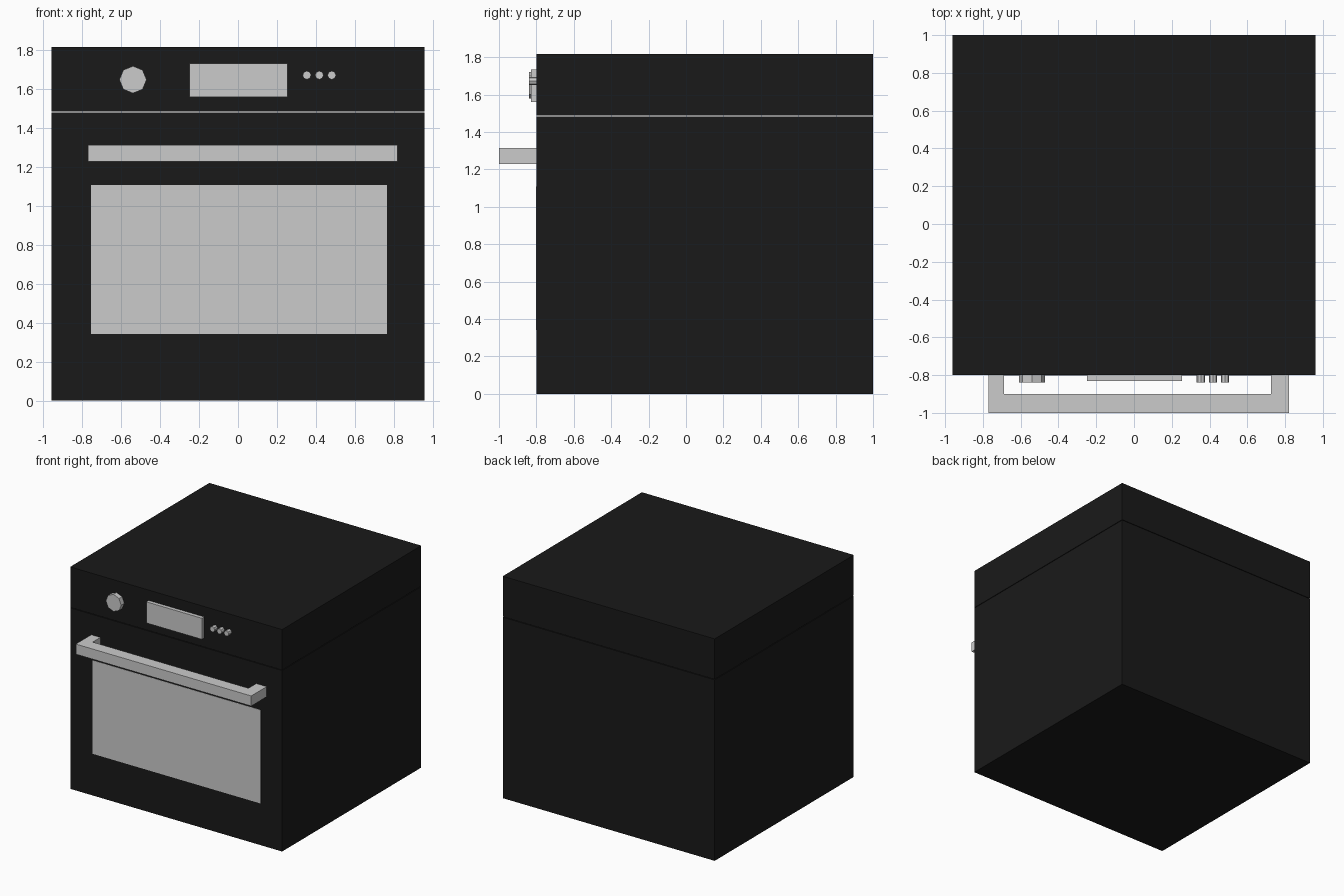
import bpy, bmesh, math

if "Cube" in bpy.data.objects:
    bpy.data.objects.remove(bpy.data.objects["Cube"])

black = bpy.data.materials.new("black_enamel")
black.diffuse_color = (0.01, 0.01, 0.01, 1)
black.use_nodes = True
black.node_tree.nodes["Principled BSDF"].inputs["Base Color"].default_value = black.diffuse_color


def finish(name, bm, mat=None):
    bmesh.ops.recalc_face_normals(bm, faces=bm.faces)
    mesh = bpy.data.meshes.new(name)
    bm.to_mesh(mesh)
    bm.free()
    if mat:
        mesh.materials.append(mat)
    ob = bpy.data.objects.new(name, mesh)
    bpy.context.collection.objects.link(ob)
    return ob


def box(name, x, y, z, mat=None):
    bm = bmesh.new()
    bmesh.ops.create_cube(bm, size=1)
    for v in bm.verts:
        v.co = [(a + b) / 2 + c * (b - a) for (a, b), c in zip((x, y, z), v.co)]
    return finish(name, bm, mat)


def prism(name, points, vec):
    """Extrude a closed flat outline along vec."""
    bm = bmesh.new()
    face = bm.faces.new([bm.verts.new(p) for p in points])
    ext = bmesh.ops.extrude_face_region(bm, geom=[face], use_keep_orig=True)
    bmesh.ops.translate(bm, vec=vec,
                        verts=[g for g in ext["geom"] if isinstance(g, bmesh.types.BMVert)])
    return finish(name, bm)


def dial(name, x, z, r, depth, sides=8):
    ring = [(x + r * math.cos(i * math.tau / sides), FRONT,
             z + r * math.sin(i * math.tau / sides)) for i in range(sides)]
    return prism(name, ring, (0, -depth, 0))


FRONT = -0.80

# Body and control section, separated by a thin gap
box("oven_body", (-0.96, 0.96), (FRONT, 1.0), (0, 1.482), black)
box("control_section", (-0.96, 0.96), (FRONT, 1.0), (1.487, 1.818), black)

# Door window, practically flush with the front
box("door_window", (-0.755, 0.767), (FRONT - 0.002, FRONT), (0.342, 1.108))

# U-shaped door handle
outline = [(-0.77, FRONT), (-0.77, -1.0), (0.82, -1.0), (0.82, FRONT),
           (0.725, FRONT), (0.725, -0.9), (-0.687, -0.9), (-0.687, FRONT)]
prism("door_handle", [(x, y, 1.23) for x, y in outline], (0, 0, 0.083))

# Display, knob and buttons
box("display", (-0.25, 0.254), (FRONT - 0.03, FRONT), (1.56, 1.733))
dial("knob", -0.54, 1.65, 0.07, 0.04)
for i in range(3):
    dial(f"button_{i + 1}", 0.354 + 0.064 * i, 1.673, 0.022, 0.04)
